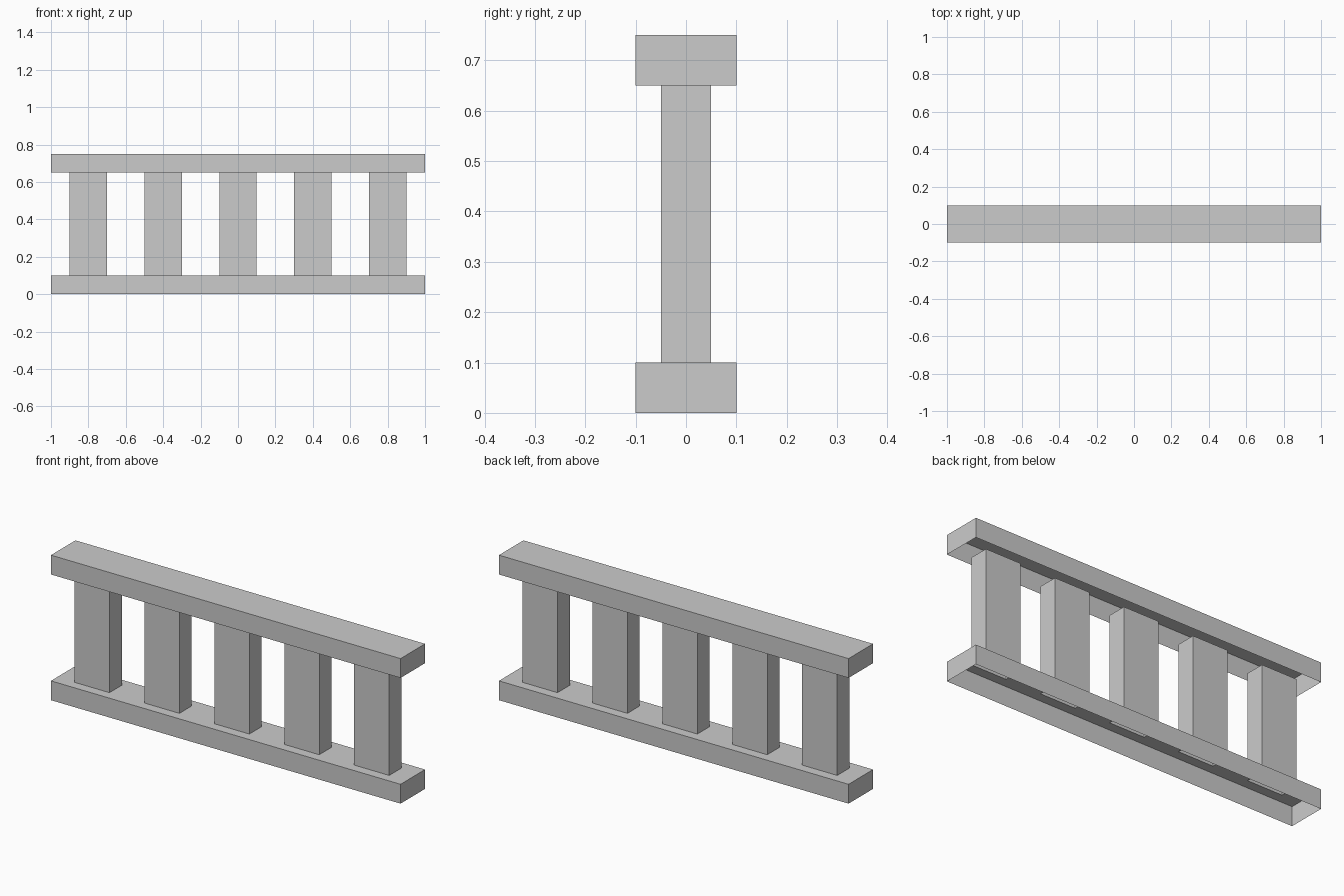
import bpy, bmesh

if "Cube" in bpy.data.objects:
    bpy.data.objects.remove(bpy.data.objects["Cube"])

POST_X = [-0.8 + 0.4 * i for i in range(5)]
PW, PD = 0.1, 0.05        # post half width, half depth


def finish(name, bm):
    bmesh.ops.remove_doubles(bm, verts=bm.verts, dist=1e-5)
    mesh = bpy.data.meshes.new(name)
    bm.to_mesh(mesh)
    bm.free()
    bpy.context.collection.objects.link(bpy.data.objects.new(name, mesh))


def quad(bm, pts):
    bm.faces.new([bm.verts.new(p) for p in pts])


def open_box(bm, x0, x1, y0, y1, z0, z1, top=True):
    """Thin shell box without a bottom, optionally without a top."""
    c = [(x0, y0), (x1, y0), (x1, y1), (x0, y1)]
    for (ax, ay), (bx, by) in zip(c, c[1:] + c[:1]):
        quad(bm, [(ax, ay, z0), (bx, by, z0), (bx, by, z1), (ax, ay, z1)])
    if top:
        quad(bm, [(x, y, z1) for x, y in c])


# top rail: hollow underneath
bm = bmesh.new()
open_box(bm, -1, 1, -0.1, 0.1, 0.65, 0.75)
finish("top_rail", bm)

# bottom rail: hollow underneath, top pierced where the posts stand
bm = bmesh.new()
open_box(bm, -1, 1, -0.1, 0.1, 0, 0.1, top=False)
xs = [-1] + [x + s for x in POST_X for s in (-PW, PW)] + [1]
ys = [-0.1, -PD, PD, 0.1]
for i in range(len(xs) - 1):
    for j in range(3):
        if j == 1 and i % 2 == 1:
            continue
        a, b, c, d = xs[i], xs[i + 1], ys[j], ys[j + 1]
        quad(bm, [(a, c, 0.1), (b, c, 0.1), (b, d, 0.1), (a, d, 0.1)])
bmesh.ops.remove_doubles(bm, verts=bm.verts, dist=1e-5)
finish("bottom_rail", bm)

# upright posts
for n, x in enumerate(POST_X, 1):
    bm = bmesh.new()
    open_box(bm, x - PW, x + PW, -PD, PD, 0.1, 0.65)
    finish(f"post_{n}", bm)
